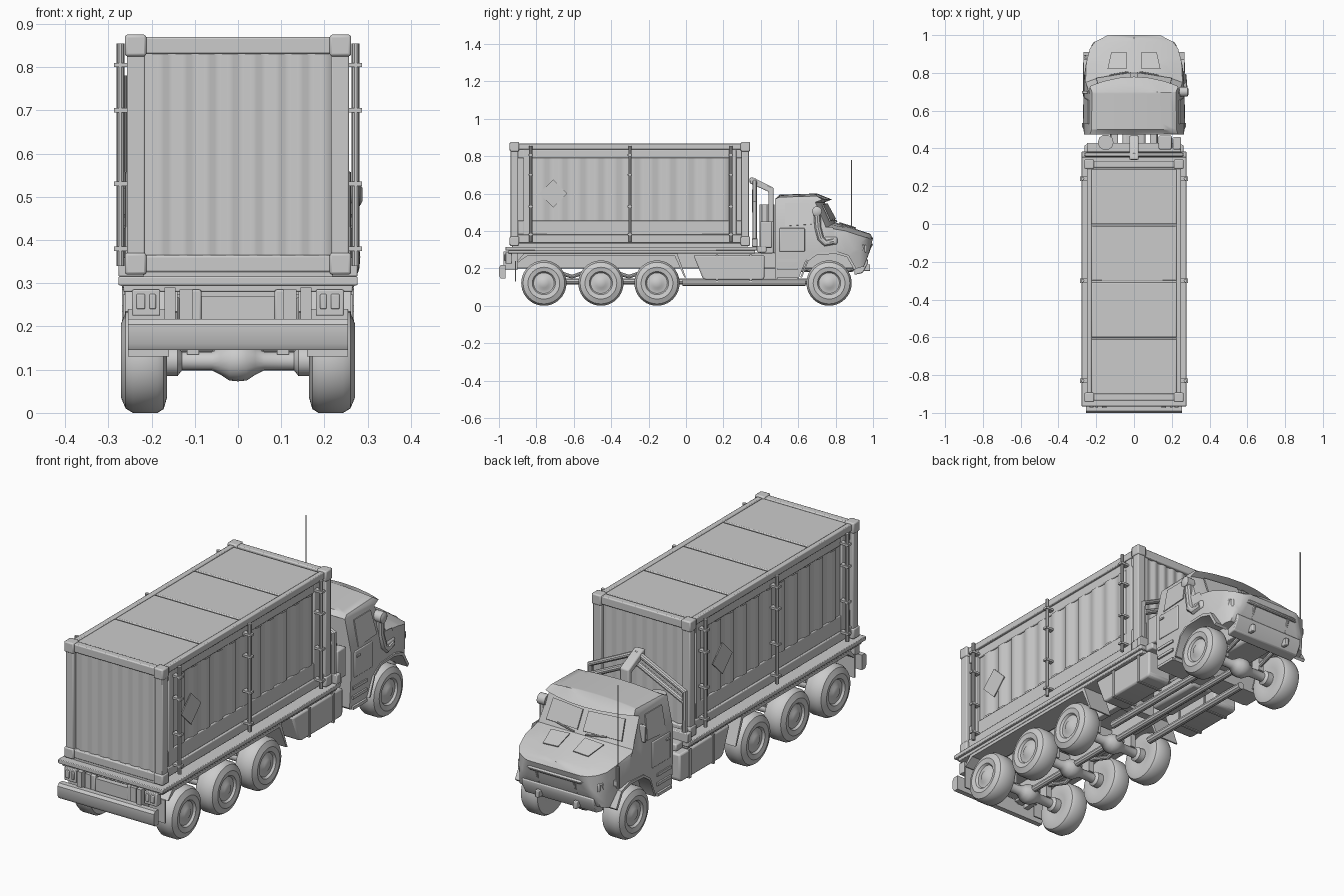
import bpy, bmesh, math
from mathutils import Vector, Matrix

if "Cube" in bpy.data.objects:
    bpy.data.objects.remove(bpy.data.objects["Cube"])


def finish(name, bm, mirror=False, bevel=0.0):
    bmesh.ops.recalc_face_normals(bm, faces=bm.faces)
    me = bpy.data.meshes.new(name)
    bm.to_mesh(me)
    bm.free()
    ob = bpy.data.objects.new(name, me)
    bpy.context.collection.objects.link(ob)
    if bevel:
        m = ob.modifiers.new("bevel", 'BEVEL')
        m.width, m.segments, m.limit_method = bevel, 2, 'ANGLE'
    if mirror:
        ob.modifiers.new("mirror", 'MIRROR')
    return ob


def boxes(name, items, mirror=False, bevel=0.0):
    """Each item is x0, x1, y0, y1, z0, z1."""
    bm = bmesh.new()
    for x0, x1, y0, y1, z0, z1 in items:
        mat = Matrix.Translation(((x0+x1)/2, (y0+y1)/2, (z0+z1)/2)) @ Matrix.Diagonal((x1-x0, y1-y0, z1-z0, 1))
        bmesh.ops.create_cube(bm, size=1, matrix=mat)
    return finish(name, bm, mirror, bevel)


def extruded(pts, vec):
    bm = bmesh.new()
    f = bm.faces.new([bm.verts.new(p) for p in pts])
    r = bmesh.ops.extrude_face_region(bm, geom=[f], use_keep_orig=True)
    bmesh.ops.translate(bm, vec=vec, verts=[v for v in r['geom'] if isinstance(v, bmesh.types.BMVert)])
    return bm


def prism(name, yz, x0, x1, mirror=False, bevel=0.0):
    return finish(name, extruded([(x0, y, z) for y, z in yz], (x1-x0, 0, 0)), mirror, bevel)


def plate(name, pts, vec, mirror=True):
    return finish(name, extruded(pts, vec), mirror)


def tube(name, paths, r, mirror=False):
    cu = bpy.data.curves.new(name, 'CURVE')
    cu.dimensions, cu.bevel_depth, cu.bevel_resolution, cu.use_fill_caps = '3D', r, 3, True
    for path in paths:
        s = cu.splines.new('POLY')
        s.points.add(len(path)-1)
        for p, c in zip(s.points, path):
            p.co = (*c, 1)
    ob = bpy.data.objects.new(name, cu)
    bpy.context.collection.objects.link(ob)
    bpy.ops.object.select_all(action='DESELECT')
    ob.select_set(True)
    bpy.context.view_layer.objects.active = ob
    bpy.ops.object.convert(target='MESH')
    if mirror:
        ob.modifiers.new("mirror", 'MIRROR')


def lathe_x(name, prof, y, z, mirror=True, steps=32):
    """Turn an (x, radius) profile around an axis parallel to x."""
    bm = bmesh.new()
    vs = [bm.verts.new((x, y, z+r)) for x, r in prof]
    es = [bm.edges.new(e) for e in zip(vs, vs[1:])]
    bmesh.ops.spin(bm, geom=vs+es, cent=(0, y, z), axis=(1, 0, 0), angle=2*math.pi, steps=steps)
    bmesh.ops.remove_doubles(bm, verts=bm.verts, dist=1e-5)
    return finish(name, bm, mirror)


def corrugated(name, a0, a1, z0, z1, n, place, mirror=False):
    """Sheet with trapezoid ribs; place(a, depth, z) gives the point."""
    bm = bmesh.new()
    rows, step = [], (a1-a0)/n
    for i in range(n):
        for f, d in ((0, 0), (.3, 0), (.5, 1), (.8, 1)):
            rows.append((a0+(i+f)*step, d))
    rows.append((a1, 0))
    cols = [[bm.verts.new(place(a, d, z)) for z in (z0, z1)] for a, d in rows]
    for p, q in zip(cols, cols[1:]):
        bm.faces.new((p[0], q[0], q[1], p[1]))
    return finish(name, bm, mirror)


# Container: core, frame, castings, ribbed walls
boxes("container_core", [(-.232, .232, -.915, .315, .345, .858)])
boxes("container_side_frame", [(.225, .247, -.9, .3, .335, .38), (.225, .25, -.9, .3, .835, .868),
      (.225, .24, -.9, .3, .38, .455), (.225, .24, -.9, .3, .79, .835),
      (.225, .243, -.87, -.83, .37, .84), (.225, .243, .23, .27, .37, .84)], True, .004)
boxes("container_corner_posts", [(.215, .257, y, y+.04, .36, .84) for y in (-.937, .297)], True, .004)
boxes("container_end_rails", [(-.22, .22, y, y+.035, z, z+.04) for y in (-.934, .299) for z in (.325, .83)], False, .005)
boxes("corner_castings", [(.212, .262, y, y+.05, z, z+.05) for y in (-.943, .292) for z in (.32, .825)], True, .006)
corrugated("container_side_ribs", -.83, .23, .455, .79, 11, lambda a, d, z: (.233+.011*d, a, z), True)
corrugated("container_end_wall", -.215, .215, .36, .835, 8, lambda a, d, z: (a, -.917-.007*d, z))
corrugated("container_front_wall", -.215, .215, .36, .835, 8, lambda a, d, z: (a, .317+.007*d, z))
boxes("container_roof", [(-.225, .225, y, y+.29, .855, .865) for y in (-.9, -.6, -.3, 0)], False, .004)

# Hazard diamonds, one on each side
for side, yc in ((1, -.71), (-1, .08)):
    plate("hazard_diamond", [(side*.246, yc+a, .6+b) for a, b in ((.075, 0), (0, .075), (-.075, 0), (0, -.075))],
          (side*.004, 0, 0), False)

# Lashing poles and their clamps
tube("lashing_poles", [[(.272, y, .34), (.272, y, .855)] for y in (-.83, -.3, .24)], .009, True)
boxes("pole_clamps", [(.243, .287, y-.012, y+.012, z-.005, z+.005) for y in (-.83, -.3, .24)
      for z in (.38, .53, .7, .805)], True)

# Flatbed and chassis
boxes("flatbed", [(-.277, .277, -.965, .38, .295, .315), (-.22, .22, -.93, .33, .31, .335),
      (-.265, .265, -.95, .37, .28, .297)], False, .003)
boxes("chassis_rails", [(.085, .12, -.96, .92, .2, .285)], True, .004)
boxes("cross_members", [(-.12, .12, y, y+.04, .21, .27) for y in (-.955, -.6, -.3, .0, .3, .6)])
boxes("rear_brackets", [(.145, .17, -.975, -.9, .19, .29), (.105, .135, -.965, -.92, .2, .285)], True)
boxes("tail_lights", [(.18, .245, -.965, -.93, .225, .285), (.19, .205, -.972, -.96, .24, .275),
      (.215, .235, -.972, -.96, .24, .275)], True, .003)
prism("rear_bumper", [(-.99, .145), (-1, .16), (-1, .205), (-.99, .217), (-.965, .217), (-.965, .145)], -.255, .255)

# Rear mudguards and flaps
prism("rear_mudguards", [(-.905, .235), (-.86, .287), (-.05, .287), (.0, .15), (-.008, .15), (-.06, .265),
      (-.85, .265), (-.897, .232)], .14, .262, True)
boxes("mud_flaps", [(.16, .255, -.915, -.908, .13, .24)], True)

# Side tanks with sloped undersides
prism("side_tanks", [(.04, .27), (.42, .27), (.42, .15), (.41, .137), (.11, .137), (.09, .145)], .135, .262, True, .008)
boxes("tank_straps", [(.13, .266, y, y+.012, .133, .274) for y in (.16, .34)], True)

# Wheels, axles, differentials, springs
tyre = [(.17, 0), (.17, .06), (.164, .085), (.172, .112), (.186, .121), (.243, .121), (.26, .111),
        (.271, .085), (.266, .062), (.256, .055), (.258, .035), (.265, .025), (.268, 0)]
diff = [(0, .047), (.02, .045), (.04, .032), (.06, .022), (.13, .022), (.14, .035), (.172, .035), (.172, 0)]
for y in (-.76, -.455, -.155, .765):
    lathe_x("wheel", tyre, y, .121, True, 40)
    lathe_x("axle", diff, y, .12, True, 16)
    boxes("axle_mounts", [(.09, .118, y-.025, y+.025, .135, .21)], True)
tube("drive_shaft", [[(0, -.76, .13), (0, .765, .13)]], .016)
tube("leaf_springs", [[(.102, y-.13, .2), (.102, y, .155), (.102, y+.13, .2)] for y in (-.61, -.305, .765)], .011, True)
boxes("gearbox", [(-.06, .06, .2, .5, .13, .22), (-.08, .08, .55, .9, .18, .3)], False, .015)
tube("side_beams", [[(.11, -.02, .122), (.11, .64, .122)]], .018, True)

# Headboard arch, loading hook and equipment behind the cab
tube("headboard_arch", [[(.25, .367, .3), (.25, .367, .55), (0, .367, .67)],
     [(.25, .367, .5), (0, .367, .62)]], .013, True)
boxes("headboard_beam", [(-.277, .277, .352, .383, .315, .36)], False, .004)
prism("loading_hook", [(.34, .685), (.36, .685), (.468, .63), (.468, .3), (.44, .3), (.44, .61), (.34, .655)],
      -.024, .024, False, .006)
tube("air_cleaner", [[(-.15, .432, .28), (-.15, .432, .54)]], .042)
boxes("equipment_box", [(.13, .2, .395, .468, .28, .45), (-.25, .25, .38, .43, .285, .32),
      (.205, .25, .395, .46, .31, .45)], False, .006)

# Cab and bonnet: side outline, cut into bands and then shaped
outline = [(.475, .15), (.475, .57), (.5, .594), (.7, .6), (.78, .568), (.742, .553), (.8, .445), (.985, .385),
           (1, .36), (.975, .27), (.95, .21), (.9, .195), (.86, .262), (.8, .28), (.7, .275), (.64, .24), (.6, .14), (.485, .14)]
bm = extruded([(-.265, y, z) for y, z in outline], (.53, 0, 0))
bmesh.ops.triangulate(bm, faces=bm.faces)
cuts = [((x, 0, 0), (1, 0, 0)) for x in (-.225, -.18, -.09, 0, .09, .18, .225)]
cuts += [((0, y, 0), (0, 1, 0)) for y in (.69, .85, .93, .965)] + [((0, 0, z), (0, 0, 1)) for z in (.3, .42, .57)]
for co, no in cuts:
    bmesh.ops.bisect_plane(bm, geom=bm.verts[:]+bm.edges[:]+bm.faces[:], plane_co=co, plane_no=no)


def lerp(t, keys):
    for (a, p), (b, q) in zip(keys, keys[1:]):
        if t <= b:
            return p+(q-p)*max(0, t-a)/(b-a)
    return keys[-1][1]


for v in bm.verts:
    x, y, z = v.co
    k = (x/.25)**2
    v.co.x = x*lerp(z, [(.14, .97), (.3, 1), (.42, 1), (.57, .88), (.6, .84)])*lerp(
        y, [(.78, 1), (.85, .96), (.93, .88), (.965, .78), (1, .52)])
    if z > .43 and .7 < y < .82:
        v.co.y -= .045*k
    if y > .79 and z > .38:
        v.co.z -= .025*k
    if z > .57 and y < .76:
        v.co.z -= .012*k
bmesh.ops.dissolve_degenerate(bm, dist=1e-5, edges=bm.edges)
finish("cab_and_bonnet", bm)


# Windows, doors, bonnet vents
def glass(x, t):
    return (x, .745+.06*t-.045*(x/.25)**2, .555-.11*t-.02*t*(x/.25)**2)


plate("windscreen_panes", [glass(.015, .12), glass(.19, .12), glass(.2, .85), glass(.015, .85)], (0, .006, .004))
plate("side_windows", [(.262, .53, .425), (.262, .67, .435), (.239, .655, .548), (.239, .53, .548)], (.005, 0, .001))
boxes("doors", [(.25, .269, .5, .635, .29, .415)], True, .004)
boxes("door_handles", [(.265, .275, .51, .535, .385, .393)], True)
plate("bonnet_vents", [(a, b, .45-.06*(b-.8)/.19-.02*(a/.25)**2)
      for a, b in ((.04, .82), (.14, .82), (.12, .91), (.04, .91))], (0, 0, .004))
tube("wipers", [[(.03, .805, .452), (.13, .787, .462)]], .004, True)
boxes("cab_steps", [(.2, .268, .49, .595, z, z+.014) for z in (.14, .19, .235)], True)
prism("wheel_arch_lips", [(.61, .15), (.65, .25), (.7, .285), (.81, .29), (.87, .27), (.91, .2), (.9, .19), (.86, .26),
      (.8, .277), (.7, .272), (.655, .24), (.62, .15)], .2, .268, True)

# Nose: grille, lamps, guard, bumper
boxes("grille_slats", [(-.12, .12, .95, .965+.25*(z-.25), z, z+.012) for z in (.265, .29, .315, .34)])
boxes("headlamps", [(.155, .215, .925, .965, .285, .325)], True, .006)
tube("brush_guard", [[(-.22, .92, .25), (-.215, .945, .32), (-.13, .989, .325), (.13, .989, .325),
     (.215, .945, .32), (.22, .92, .25)], [(-.1, .985, .325), (-.1, .95, .23)], [(.1, .985, .325), (.1, .95, .23)]], .01)
prism("front_bumper", [(.9, .165), (.945, .175), (.972, .225), (.972, .25), (.9, .25)], -.19, .19, False, .005)
boxes("tow_eyes", [(.09, .11, .95, .985, .185, .22)], True, .004)

# Snorkel on the right, mirrors, aerial on the left
tube("snorkel", [[(.258, .79, .345), (.262, .745, .335), (.264, .72, .36), (.258, .705, .42), (.262, .7, .5)]], .019)
lathe_x("snorkel_head", [(.24, 0), (.24, .026), (.282, .026), (.288, .015), (.288, 0)], .7, .505, False, 20)
boxes("snorkel_filter", [(.235, .27, .735, .81, .325, .37)], False, .012)
boxes("mirror", [(-.275, -.245, .69, .705, .44, .52)], False, .004)
tube("aerial", [[(-.26, .885, .38), (-.26, .885, .78)]], .003)
tube("aerial_base", [[(-.26, .885, .29), (-.26, .885, .39)]], .008)
boxes("aerial_bracket", [(-.262, -.21, .875, .895, .3, .325)])

# Smooth shading with sharp edges kept
for ob in list(bpy.context.scene.objects):
    bpy.ops.object.select_all(action='DESELECT')
    ob.select_set(True)
    bpy.context.view_layer.objects.active = ob
    bpy.ops.object.shade_smooth_by_angle(angle=math.radians(35))
